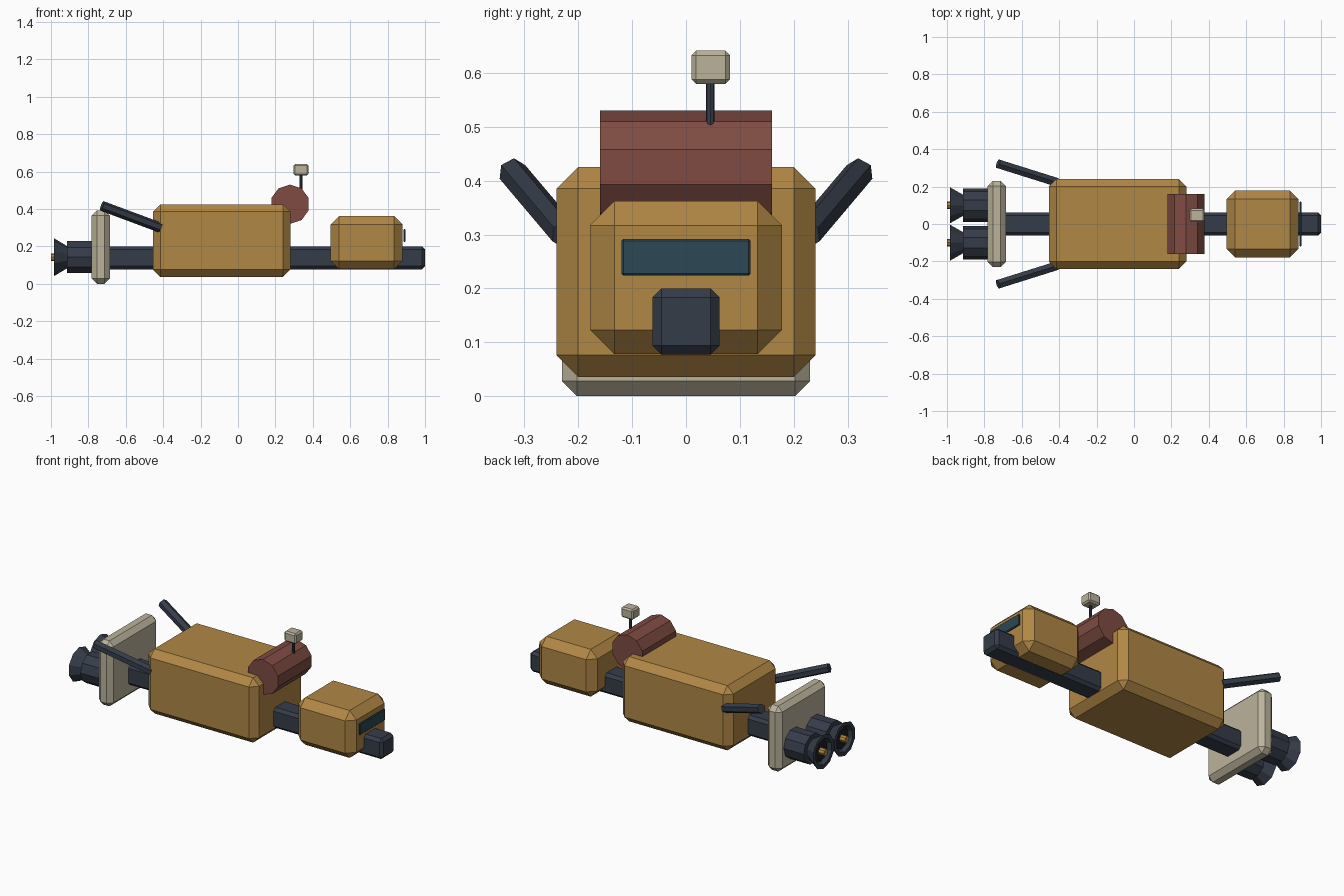
import bpy, bmesh, math
from mathutils import Vector

if "Cube" in bpy.data.objects:
    bpy.data.objects.remove(bpy.data.objects["Cube"])


def material(name, rgb):
    m = bpy.data.materials.new(name)
    m.diffuse_color = (*rgb, 1)
    m.use_nodes = True
    m.node_tree.nodes["Principled BSDF"].inputs["Base Color"].default_value = m.diffuse_color
    return m


GOLD = material("gold", (0.44, 0.245, 0.06))
RED = material("red", (0.21, 0.07, 0.055))
DARK = material("dark", (0.036, 0.046, 0.066))
CREAM = material("cream", (0.5, 0.45, 0.33))
GLASS = material("glass", (0.025, 0.065, 0.09))
BLACK = material("black", (0.012, 0.012, 0.015))


def finish(bm, name, mat):
    bmesh.ops.recalc_face_normals(bm, faces=bm.faces[:])
    me = bpy.data.meshes.new(name)
    bm.to_mesh(me)
    bm.free()
    me.materials.append(mat)
    ob = bpy.data.objects.new(name, me)
    bpy.context.collection.objects.link(ob)
    return ob


def box(name, lo, hi, bevel, mat):
    """Chamfered box between two corners."""
    lo, hi = Vector(lo), Vector(hi)
    bm = bmesh.new()
    bmesh.ops.create_cube(bm, size=1)
    for v in bm.verts:
        v.co = (lo + hi) / 2 + v.co * (hi - lo)
    bmesh.ops.bevel(bm, geom=bm.edges[:], offset=bevel, segments=1,
                    affect='EDGES', profile=0.5)
    return finish(bm, name, mat)


def rod(name, a, b, r, sides, mat, phase=0.0):
    """Faceted rod from a to b."""
    a, b = Vector(a), Vector(b)
    axis = (b - a).normalized()
    u = Vector((0, 0, 1)) if abs(axis.z) < 0.9 else Vector((1, 0, 0))
    u = (u - axis * u.dot(axis)).normalized()
    w = axis.cross(u)
    bm = bmesh.new()
    rings = []
    for p in (a, b):
        rings.append([bm.verts.new(p + r * (u * math.cos(t) + w * math.sin(t)))
                      for t in (phase + math.tau * i / sides for i in range(sides))])
    for i in range(sides):
        j = (i + 1) % sides
        bm.faces.new((rings[0][i], rings[0][j], rings[1][j], rings[1][i]))
    for ring in rings:
        bm.faces.new(ring)
    return finish(bm, name, mat)


def lathe_x(name, profile, cy, cz, sides, mat):
    """Revolve (x, radius) points about a line along x, capping both ends."""
    bm = bmesh.new()
    rings = [[bm.verts.new((x, cy + r * math.sin(math.tau * i / sides),
                            cz + r * math.cos(math.tau * i / sides)))
              for i in range(sides)] for x, r in profile]
    for p, q in zip(rings, rings[1:]):
        for i in range(sides):
            j = (i + 1) % sides
            bm.faces.new((p[i], p[j], q[j], q[i]))
    bm.faces.new(rings[0])
    bm.faces.new(rings[-1])
    return finish(bm, name, mat)


# Hull: long spine, cargo body, cabin and window
box("spine", (-0.74, -0.0625, 0.077), (1.0, 0.0625, 0.2), 0.017, DARK)
box("main_body", (-0.455, -0.24, 0.036), (0.28, 0.24, 0.425), 0.04, GOLD)
box("cabin", (0.495, -0.178, 0.078), (0.88, 0.178, 0.362), 0.045, GOLD)
box("window", (0.884, -0.12, 0.224), (0.896, 0.12, 0.292), 0.004, GLASS)

# Rear shield plate
box("rear_plate", (-0.782, -0.23, 0.0), (-0.685, 0.23, 0.393), 0.028, CREAM)

# Drum on the top front edge, with sensor mast
rod("drum", (0.278, -0.16, 0.425), (0.278, 0.16, 0.425), 0.105, 10, RED)
rod("sensor_mast", (0.337, 0.045, 0.5), (0.337, 0.045, 0.6), 0.008, 8, DARK)
box("sensor_head", (0.297, 0.01, 0.579), (0.377, 0.082, 0.641), 0.009, CREAM)

# Mirrored fins and engines
for side, s in (("left", 1), ("right", -1)):
    rod(side + "_strut", (-0.415, s * 0.224, 0.3), (-0.727, s * 0.322, 0.416),
        0.027, 6, DARK)
    cy, cz = s * 0.1, 0.142
    rod(side + "_engine", (-0.915, cy, cz), (-0.76, cy, cz), 0.09, 10, DARK,
        math.pi / 10)
    lathe_x(side + "_nozzle",
            [(-0.90, 0.06), (-0.915, 0.06), (-0.985, 0.102), (-0.985, 0.078),
             (-0.96, 0.066)], cy, cz, 10, DARK)
    rod(side + "_nozzle_throat", (-0.964, cy, cz), (-0.95, cy, cz), 0.065, 10, BLACK)
    rod(side + "_nozzle_core", (-1.0, cy, cz), (-0.95, cy, cz), 0.021, 8, GOLD)
